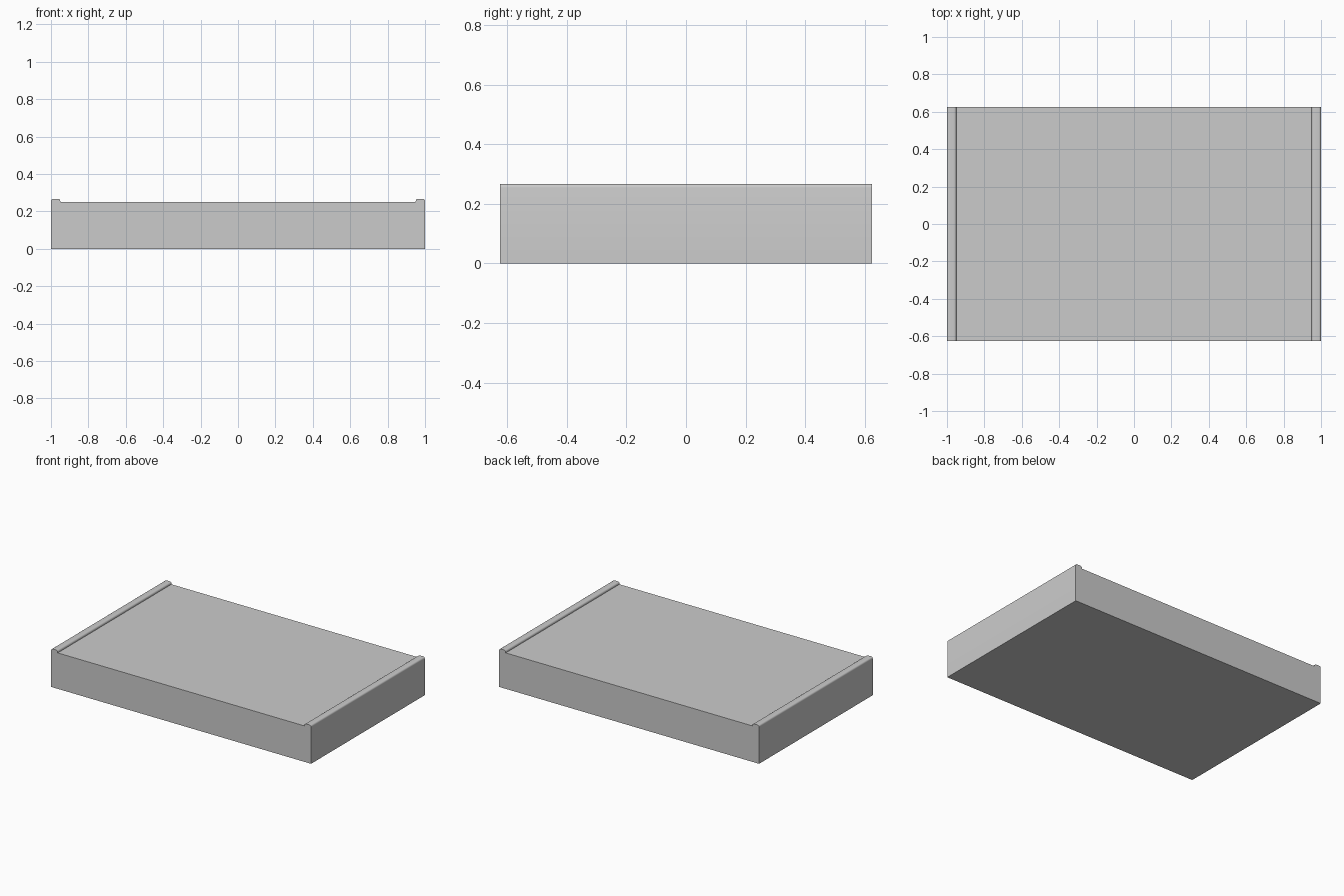
import bpy, bmesh, math

if "Cube" in bpy.data.objects:
    bpy.data.objects.remove(bpy.data.objects["Cube"])

HALF_X, HALF_Y = 1.0, 0.625
DECK_Z, LIP_Z = 0.25, 0.267
LIP_W, R = 0.05, 0.012


def arc(cx, cz, start, end, steps=4):
    """Points on a small rounded corner."""
    angles = [math.radians(start + (end - start) * i / steps) for i in range(steps + 1)]
    return [(cx + R * math.cos(a), cz + R * math.sin(a)) for a in angles]


# Right half of the cross-section: base corner, rounded lip, deck
right = [(HALF_X, 0.0)]
right += arc(HALF_X - R, LIP_Z - R, 0, 90)
right += arc(HALF_X - LIP_W + R, LIP_Z - R, 90, 180)
right += [(HALF_X - LIP_W, DECK_Z)]
profile = right + [(-x, z) for x, z in reversed(right)]

# Slab with raised side lips, extruded front to back
bm = bmesh.new()
face = bm.faces.new([bm.verts.new((x, -HALF_Y, z)) for x, z in profile])
ext = bmesh.ops.extrude_face_region(bm, geom=[face])
verts = [g for g in ext["geom"] if isinstance(g, bmesh.types.BMVert)]
bmesh.ops.translate(bm, verts=verts, vec=(0, 2 * HALF_Y, 0))
bmesh.ops.recalc_face_normals(bm, faces=bm.faces)
mesh = bpy.data.meshes.new("lipped_slab")
bm.to_mesh(mesh)
bm.free()

slab = bpy.data.objects.new("lipped_slab", mesh)
bpy.context.collection.objects.link(slab)
bpy.context.view_layer.objects.active = slab
slab.select_set(True)
bpy.ops.object.shade_smooth_by_angle(angle=math.radians(30))
